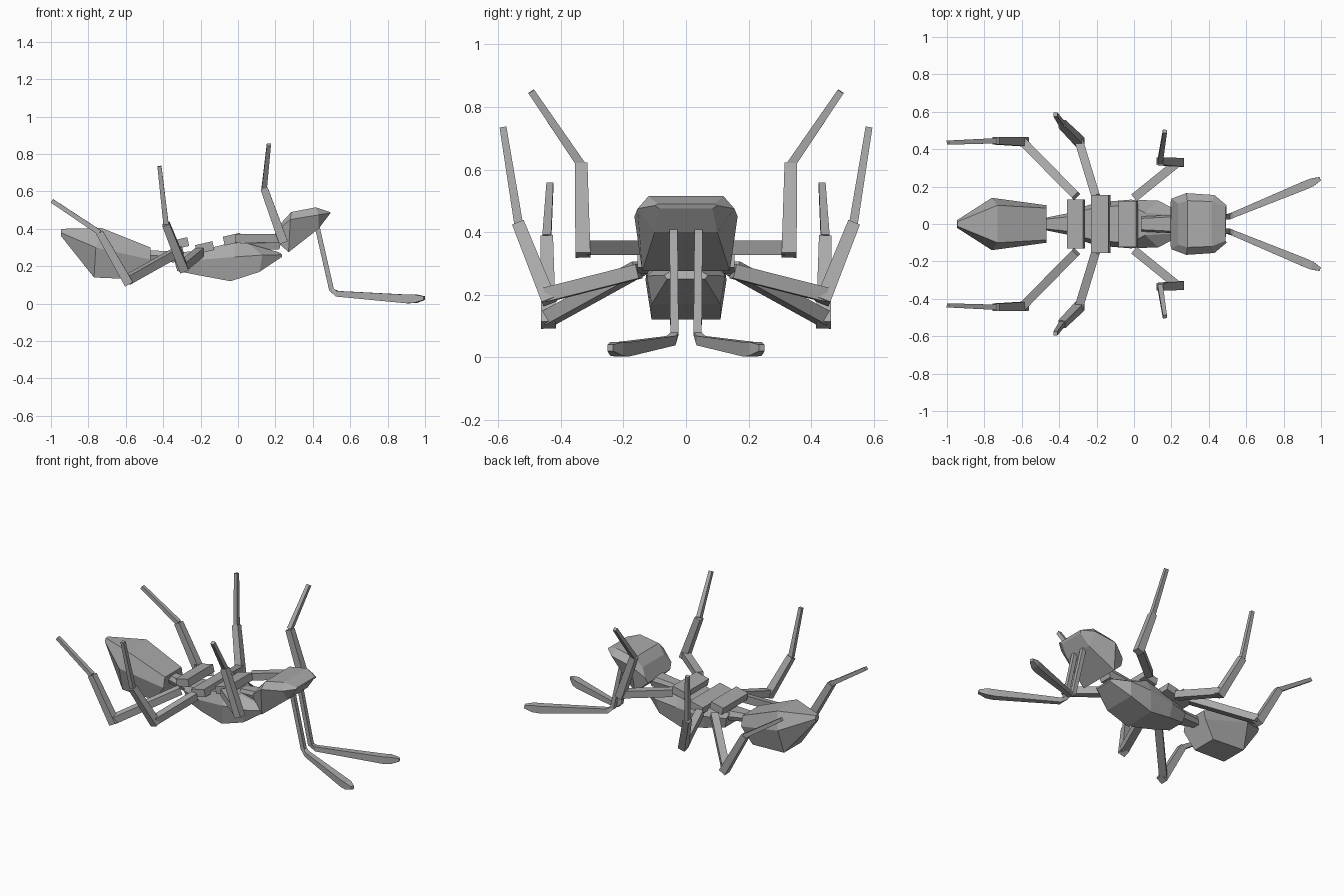
import bpy, bmesh, math
from mathutils import Vector, Matrix

grey = bpy.data.materials.new("body grey")
grey.diffuse_color = (0.4, 0.4, 0.4, 1)


def loft(name, rings):
    """Skin equal-length rings of points and cap both ends."""
    bm = bmesh.new()
    rows = [[bm.verts.new(p) for p in r] for r in rings]
    n = len(rows[0])
    for a, b in zip(rows, rows[1:]):
        for i in range(n):
            j = (i + 1) % n
            bm.faces.new((a[i], a[j], b[j], b[i]))
    bm.faces.new(rows[0])
    bm.faces.new(rows[-1])
    bmesh.ops.recalc_face_normals(bm, faces=bm.faces)
    me = bpy.data.meshes.new(name)
    bm.to_mesh(me)
    bm.free()
    me.materials.append(grey)
    ob = bpy.data.objects.new(name, me)
    bpy.context.collection.objects.link(ob)
    return ob


def section(top, side, bottom):
    """Six-sided ring; each argument is (x, z, half width)."""
    pts = [(x, w, z) for x, z, w in (top, side, bottom)]
    return pts + [(x, -y, z) for x, y, z in reversed(pts)]


def bar(name, path, sizes):
    """Square tube along a path, with one size per point."""
    path = [Vector(p) for p in path]
    rings = []
    for i, p in enumerate(path):
        d = (path[min(i + 1, len(path) - 1)] - path[max(i - 1, 0)]).normalized()
        ref = Vector((0, 0, 1)) if abs(d.z) < 0.75 else Vector((1, 0, 0))
        u = d.cross(ref).normalized()
        v = u.cross(d)
        s = sizes[i] / 2
        rings.append([p + s * (a * u + b * v)
                      for a, b in ((1, 1), (-1, 1), (-1, -1), (1, -1))])
    return loft(name, rings)


# Abdomen
loft("abdomen", [
    section((-0.945, 0.40, 0.012), (-0.947, 0.38, 0.02), (-0.945, 0.36, 0.012)),
    section((-0.73, 0.405, 0.10), (-0.76, 0.30, 0.14), (-0.77, 0.14, 0.09)),
    section((-0.467, 0.30, 0.085), (-0.467, 0.235, 0.10), (-0.54, 0.13, 0.085))])

# Waist
loft("waist", [
    section((-0.48, 0.285, 0.025), (-0.48, 0.26, 0.032), (-0.48, 0.235, 0.025)),
    section((-0.34, 0.28, 0.04), (-0.34, 0.25, 0.06), (-0.34, 0.22, 0.045))])

# Thorax
loft("thorax", [
    section((-0.35, 0.27, 0.05), (-0.34, 0.24, 0.07), (-0.325, 0.175, 0.06)),
    section((-0.20, 0.285, 0.09), (-0.20, 0.235, 0.115), (-0.20, 0.15, 0.09)),
    section((-0.02, 0.33, 0.10), (-0.02, 0.25, 0.13), (-0.04, 0.12, 0.11)),
    section((0.06, 0.32, 0.06), (0.13, 0.26, 0.125), (0.115, 0.17, 0.11)),
    section((0.22, 0.275, 0.05), (0.235, 0.262, 0.07), (0.235, 0.25, 0.06))])

# Neck
loft("neck", [
    section((0.04, 0.34, 0.03), (0.04, 0.32, 0.04), (0.04, 0.29, 0.03)),
    section((0.24, 0.36, 0.04), (0.23, 0.33, 0.05), (0.22, 0.29, 0.04))])

# Head
loft("head", [
    section((0.235, 0.436, 0.11), (0.20, 0.385, 0.135), (0.195, 0.345, 0.115)),
    section((0.285, 0.49, 0.125), (0.28, 0.45, 0.165), (0.27, 0.275, 0.14)),
    section((0.415, 0.515, 0.12), (0.43, 0.475, 0.155), (0.43, 0.40, 0.10)),
    section((0.49, 0.49, 0.09), (0.495, 0.485, 0.10), (0.485, 0.475, 0.085))])

# Raised plates along the thorax
for label, x, z, length, half in (("rear", -0.31, 0.322, 0.09, 0.13),
                                  ("middle", -0.178, 0.30, 0.095, 0.155),
                                  ("front", -0.03, 0.345, 0.095, 0.122)):
    h = 0.024
    plate = loft(label + "_plate", [
        [(sx * length / 2, sy * half, sz * h) for sx, sz in
         ((-1, -1), (1, -1), (1, 1), (-1, 1))] for sy in (-1, 1)])
    plate.matrix_world = (Matrix.Translation((x, 0, z))
                          @ Matrix.Rotation(-math.radians(13), 4, 'Y'))

# Legs as hip, knee, ankle and tip on one side
LEGS = {
    "front": ((0.0, 0.14, 0.35), (0.235, 0.33, 0.35), (0.14, 0.335, 0.615), (0.165, 0.495, 0.85)),
    "middle": ((-0.205, 0.15, 0.275), (-0.295, 0.445, 0.2), (-0.385, 0.535, 0.425), (-0.42, 0.585, 0.735)),
    "rear": ((-0.31, 0.15, 0.285), (-0.595, 0.44, 0.125), (-0.74, 0.445, 0.38), (-0.995, 0.435, 0.55)),
}
for side, m in (("left", 1), ("right", -1)):
    for label, pts in LEGS.items():
        hip, knee, ankle, tip = [Vector((x, m * y, z)) for x, y, z in pts]
        tag = f"{side}_{label}_"
        bar(tag + "upper_leg", (hip, knee), (0.046, 0.046))
        shin = (ankle - knee).normalized()
        bar(tag + "shin", (knee - shin * 0.025, ankle), (0.048, 0.04))
        bar(tag + "foot", (ankle, tip), (0.028, 0.022))

    # Elbowed feelers with a flattened club end
    bar(side + "_feeler", [(x, m * y, z) for x, y, z in (
        (0.425, 0.04, 0.405), (0.50, 0.037, 0.075), (0.53, 0.048, 0.053),
        (0.91, 0.205, 0.025), (0.95, 0.222, 0.027), (0.995, 0.242, 0.03))],
        (0.026, 0.026, 0.03, 0.046, 0.044, 0.02))
